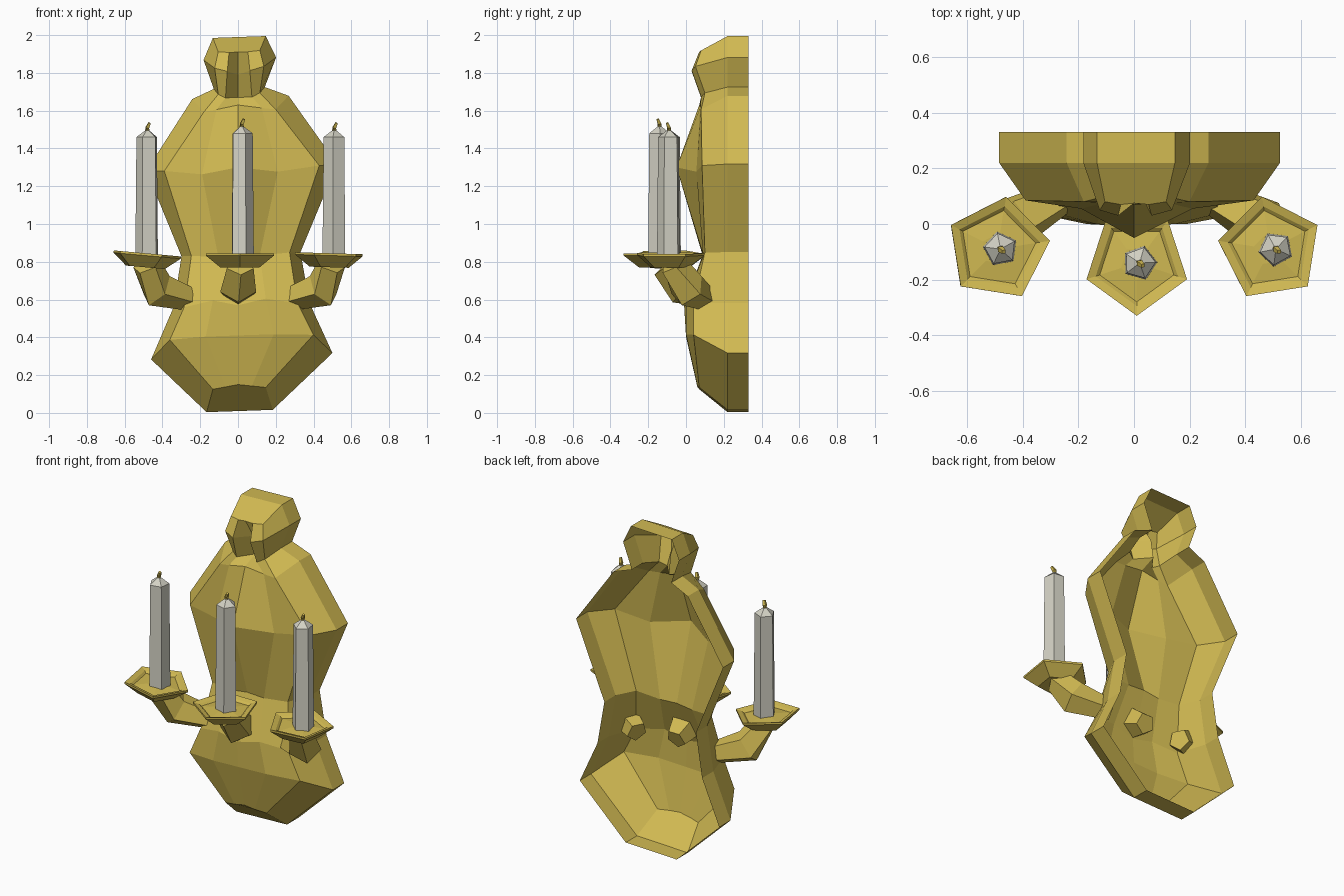
import bpy, bmesh, math
from mathutils import Vector, Matrix

if "Cube" in bpy.data.objects:
    bpy.data.objects.remove(bpy.data.objects["Cube"])


def material(name, rgb):
    m = bpy.data.materials.new(name)
    m.diffuse_color = (*rgb, 1)
    m.use_nodes = True
    m.node_tree.nodes["Principled BSDF"].inputs["Base Color"].default_value = m.diffuse_color
    return m


GOLD = material("antique gold", (0.64, 0.49, 0.085))
WAX = material("candle wax", (0.66, 0.65, 0.56))


def make(name, bm, mat):
    me = bpy.data.meshes.new(name)
    bmesh.ops.recalc_face_normals(bm, faces=bm.faces)
    bm.to_mesh(me)
    bm.free()
    me.materials.append(mat)
    ob = bpy.data.objects.new(name, me)
    bpy.context.collection.objects.link(ob)
    return ob


def skin(bm, rings, closed=True):
    """Join rows of points with quads."""
    rows = [[bm.verts.new(p) for p in r] for r in rings]
    n = len(rows[0])
    for a, b in zip(rows, rows[1:]):
        for i in range(n if closed else n - 1):
            j = (i + 1) % n
            bm.faces.new((a[i], a[j], b[j], b[i]))
    return rows


def tube(name, path, radii, mat, sides=5, phase=90):
    path = [Vector(p) for p in path]
    rings = []
    for i, p in enumerate(path):
        d = path[min(i + 1, len(path) - 1)] - path[max(i - 1, 0)]
        side = d.cross(Vector((0, 0, 1)))
        side = side.normalized() if side.length > 1e-4 else Vector((1, 0, 0))
        up = side.cross(d).normalized()
        ring = []
        for k in range(sides):
            a = math.radians(phase) + k * math.tau / sides
            ring.append(p + radii[i] * (side * math.cos(a) + up * math.sin(a)))
        rings.append(ring)
    bm = bmesh.new()
    rows = skin(bm, rings)
    bm.faces.new(rows[0])
    bm.faces.new(rows[-1])
    return make(name, bm, mat)


def turned(name, profile, phase, centre, tilt, mat):
    """Five-sided revolved part; first and last rings are closed."""
    m = Matrix.Translation(centre) @ Matrix.Rotation(tilt, 4, 'Y')
    rings = []
    for r, z in profile:
        rings.append([m @ Vector((r * math.cos(math.radians(phase + 72 * k)),
                                  r * math.sin(math.radians(phase + 72 * k)), z))
                      for k in range(5)])
    bm = bmesh.new()
    rows = skin(bm, rings)
    bm.faces.new(rows[0])
    bm.faces.new(rows[-1])
    return make(name, bm, mat)


# Backplate: hollow shell, open at the wall side.
# Row: rim x,z | bevel x,y,z | inner x,y,z | centre y,z
ROWS = [
    (.175, .010, .14, .07, .13, .07, .06, .14, .06, .15),
    (.48, .30, .38, .04, .40, .18, .0, .41, .0, .41),
    (.36, .57, .30, .04, .57, .14, .0, .60, -.01, .57),
    (.315, .84, .26, .10, .84, .11, .09, .83, .09, .84),
    (.505, 1.30, .41, .085, 1.295, .20, .055, 1.27, -.05, 1.30),
    (.255, 1.67, .19, .08, 1.60, .12, .075, 1.61, .07, 1.63),
    (.135, 1.72, .11, .10, 1.69, .07, .08, 1.67, .17, 1.67),
    (.192, 1.875, .13, .05, 1.83, .06, .03, 1.81, .15, 1.79),
    (.14, 1.99, .11, .08, 1.915, .05, .07, 1.91, .075, 1.91),
]
SHIFT, TILT = 0.02, 0.035
rings = []
for w, zo, bx, by, bz, nx, ny, nz, cy, cz in ROWS:
    half = [(w, .33, zo), (w, .22, zo), (bx, by, bz), (nx, ny, nz)]
    pts = [(-x, y, z) for x, y, z in half] + [(0, cy, cz)] + half[::-1]
    rings.append([(x + SHIFT * min(1, abs(x) * 2.5), y, z + TILT * x) for x, y, z in pts])
bm = bmesh.new()
rows = skin(bm, rings, closed=False)
for r in (rows[0], rows[-1]):  # underside and crown
    bm.faces.new((r[0], r[1], r[7], r[8]))
    bm.faces.new(r[1:8])
make("backplate", bm, GOLD)

# Arms, drip dishes, candles and wicks
# name, dish x, y, dish phase, tilt, candle x, candle top, arm path
SETS = [
    ("left", -.49, -.09, 9, .09, -.48, 1.46,
     [(-.24, .11, .60), (-.43, .01, .655), (-.485, -.07, .785)]),
    ("centre", .01, -.14, 54, 0, .02, 1.48,
     [(0, .10, .62), (0, -.01, .665), (.01, -.11, .78)]),
    ("right", .49, -.09, 27, .03, .51, 1.46,
     [(.26, .11, .60), (.45, .01, .655), (.495, -.07, .785)]),
]
for name, x, y, phase, tilt, cx, top, path in SETS:
    tube(name + "_arm", path, (.062, .10, .075), GOLD, phase=-90)
    turned(name + "_dish", [(.11, -.062), (.19, 0), (.19, .012), (.155, .003),
                            (.14, -.008), (.06, .0)],
           phase, (x, y, .833), tilt, GOLD)
    turned(name + "_candle", [(.064, .82), (.058, top), (.012, top + .035)],
           phase + 20, (cx, y, 0), 0, WAX)
    tube(name + "_wick", [(cx, y, top + .02), (cx, y, top + .05), (cx + .012, y - .01, top + .075)],
         (.013, .013, .009), GOLD, sides=4)
